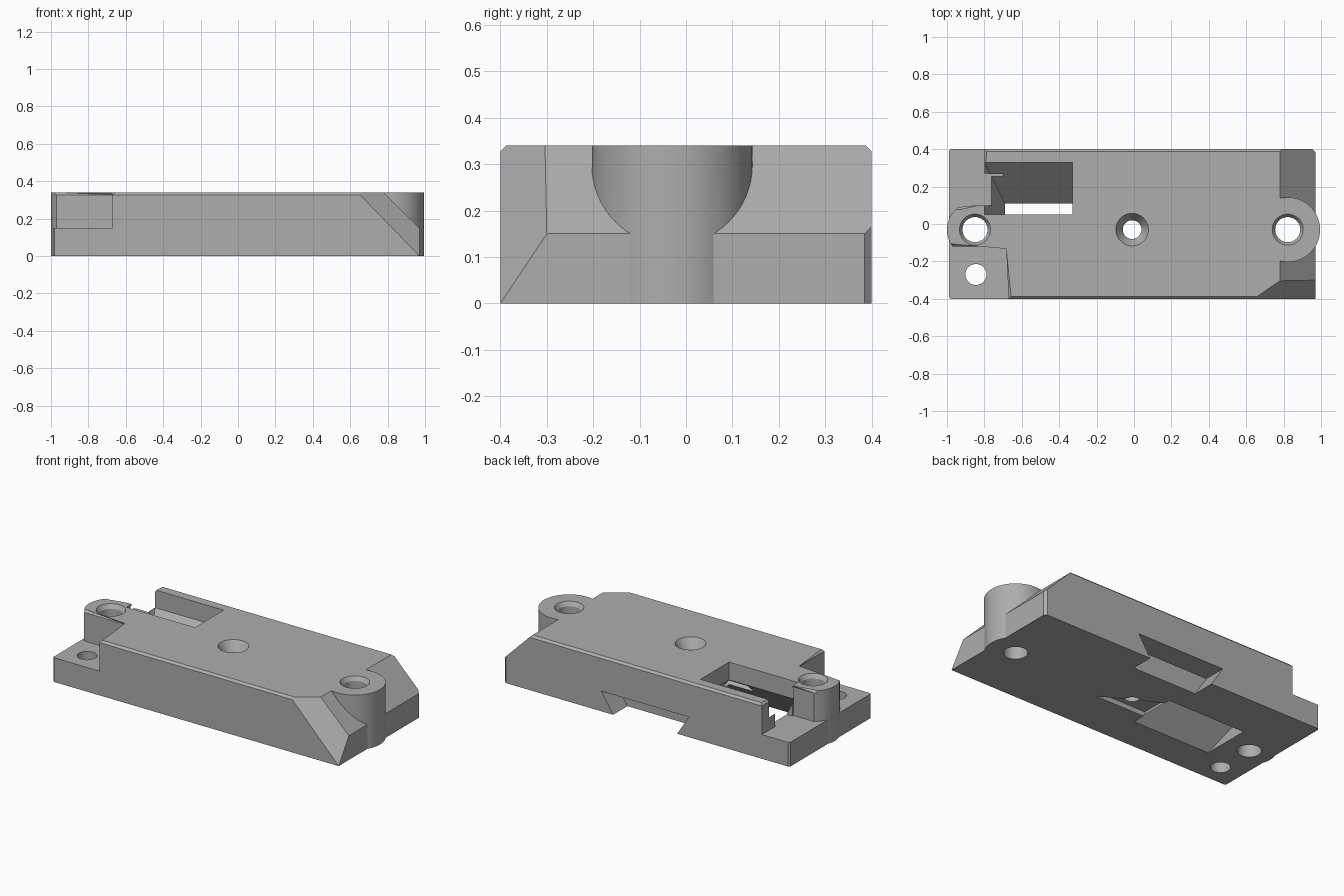
import bpy, bmesh
from math import sin, cos, radians, tau
from mathutils import Vector, Matrix

if "Cube" in bpy.data.objects:
    bpy.data.objects.remove(bpy.data.objects["Cube"], do_unlink=True)

TOP, STEP, CHAMFER = 0.34, 0.15, 0.013

grey = bpy.data.materials.new("plain grey")
grey.use_nodes = True
grey.diffuse_color = (0.42, 0.42, 0.42, 1)
grey.node_tree.nodes["Principled BSDF"].inputs["Base Color"].default_value = grey.diffuse_color


def loft(name, rings, chamfer=0):
    """Closed solid through rings of equal length; optional chamfer on the last ring."""
    bm = bmesh.new()
    loops = [[bm.verts.new(p) for p in ring] for ring in rings]
    n = len(loops[0])
    bm.faces.new(loops[0][::-1])
    cap = bm.faces.new(loops[-1])
    for a, b in zip(loops, loops[1:]):
        for i in range(n):
            j = (i + 1) % n
            bm.faces.new((a[i], a[j], b[j], b[i]))
    if chamfer:
        bmesh.ops.bevel(bm, geom=list(cap.edges), offset=chamfer, segments=1,
                        affect='EDGES', clamp_overlap=True)
    bmesh.ops.recalc_face_normals(bm, faces=bm.faces[:])
    mesh = bpy.data.meshes.new(name)
    bm.to_mesh(mesh)
    bm.free()
    mesh.materials.append(grey)
    obj = bpy.data.objects.new(name, mesh)
    bpy.context.collection.objects.link(obj)
    return obj


def at(points, z):
    return [(x, y, z) for x, y in points]


def rect(x0, x1, y0, y1):
    return [(x0, y0), (x1, y0), (x1, y1), (x0, y1)]


def circle(x, y, r, n=48):
    return [(x + r * cos(tau * i / n), y + r * sin(tau * i / n)) for i in range(n)]


def combine(target, tool, operation='DIFFERENCE'):
    mod = target.modifiers.new(tool.name, 'BOOLEAN')
    mod.operation, mod.object, mod.solver = operation, tool, 'EXACT'
    bpy.context.view_layer.objects.active = target
    bpy.ops.object.modifier_apply(modifier=mod.name)
    bpy.data.objects.remove(tool, do_unlink=True)


# Main block, whose left end narrows to a rounded screw boss
arc = [(-0.85 + 0.15 * cos(radians(a)), -0.03 + 0.15 * sin(radians(a)))
       for a in range(127, 218, 6)]
outline = [(-0.67, -0.4), (0.97, -0.4), (0.97, 0.385), (0.955, 0.4), (-0.8, 0.4),
           (-0.8, 0.09)] + arc + [(-0.67, -0.12)]
body = loft("mounting_block", [at(outline, 0), at(outline, TOP)], CHAMFER)

# Sloped right end and its extra corner facet
slope = [(0.73, 0.39), (1.02, 0.10), (1.2, 0.6)]
combine(body, loft("end_slope", [[(x, y, z) for x, z in slope] for y in (-0.6, 0.6)]))
a, b, c = Vector((0.64, -0.4, TOP)), Vector((0.97, -0.4, 0)), Vector((0.97, -0.3, STEP))
normal = (b - a).cross(c - b).normalized()
frame = Matrix.Translation((a + b) / 2) @ normal.to_track_quat('Z', 'Y').to_matrix().to_4x4()
square = rect(-0.6, 0.6, -0.6, 0.6)
combine(body, loft("corner_facet", [[frame @ Vector(p) for p in at(square, z)] for z in (0, 0.6)]))

# Low ledge on the left and the full-height boss on the right
ledge = [(-0.98, -0.4), (-0.5, -0.4), (-0.5, 0.4), (-0.98, 0.4), (-0.99, 0.39), (-0.99, -0.39)]
combine(body, loft("ledge", [at(ledge, 0), at(ledge, STEP)]), 'UNION')
boss = circle(0.822, -0.03, 0.173, 64)
combine(body, loft("right_boss", [at(boss, 0), at(boss, TOP)], CHAMFER), 'UNION')

# Slanted channel that opens through the top, with a notch down to the ledge
low, high = rect(-0.69, -0.16, -0.19, 0.11), rect(-0.8, -0.33, 0.05, 0.33)
foot = [(p[0] + (p[0] - q[0]) * 0.2, p[1] + (p[1] - q[1]) * 0.2) for p, q in zip(low, high)]
combine(body, loft("channel", [at(foot, -0.046), at(high, 0.23), at(high, 0.5)]))
notch = rect(-0.9, -0.7, 0.1, 0.27)
combine(body, loft("channel_notch", [at(notch, STEP), at(notch, 0.5)]))

# Dovetail pocket in the back edge
combine(body, loft("dovetail", [at(rect(-0.213, 0.213, 0.26, 0.5), -0.01),
                                at(rect(-0.3, 0.3, 0.26, 0.5), 0.125)]))

# Shallow wedge recess under the middle
wedge = [(0.18, -0.11), (-0.17, -0.11), (-0.17, 0.08)]
combine(body, loft("under_recess", [at(wedge, -0.02), at(wedge, 0.03)]))

# Screw holes: x, y, radius, rim radius, rim depth
for x, y, r, rim, depth in ((-0.85, -0.03, 0.067, 0.083, 0.025), (0.822, -0.03, 0.067, 0.083, 0.025),
                            (-0.01, -0.03, 0.05, 0.087, 0.06), (-0.845, -0.27, 0.056, 0, 0)):
    rings = [at(circle(x, y, r), -0.1)]
    if rim:
        rings += [at(circle(x, y, r), TOP - depth), at(circle(x, y, rim), TOP)]
    rings.append(at(circle(x, y, rim or r), 0.5))
    combine(body, loft("screw_hole", rings))

# Side passage from the channel to the middle hole
ring = circle(0.0, 0.2, 0.045, 24)
combine(body, loft("side_passage", [[(x, y, z) for y, z in ring] for x in (-0.45, -0.02)]))

# Smooth round walls, keep edges crisp
bpy.ops.object.select_all(action='DESELECT')
body.select_set(True)
bpy.context.view_layer.objects.active = body
bpy.ops.object.shade_smooth_by_angle(angle=radians(25))
